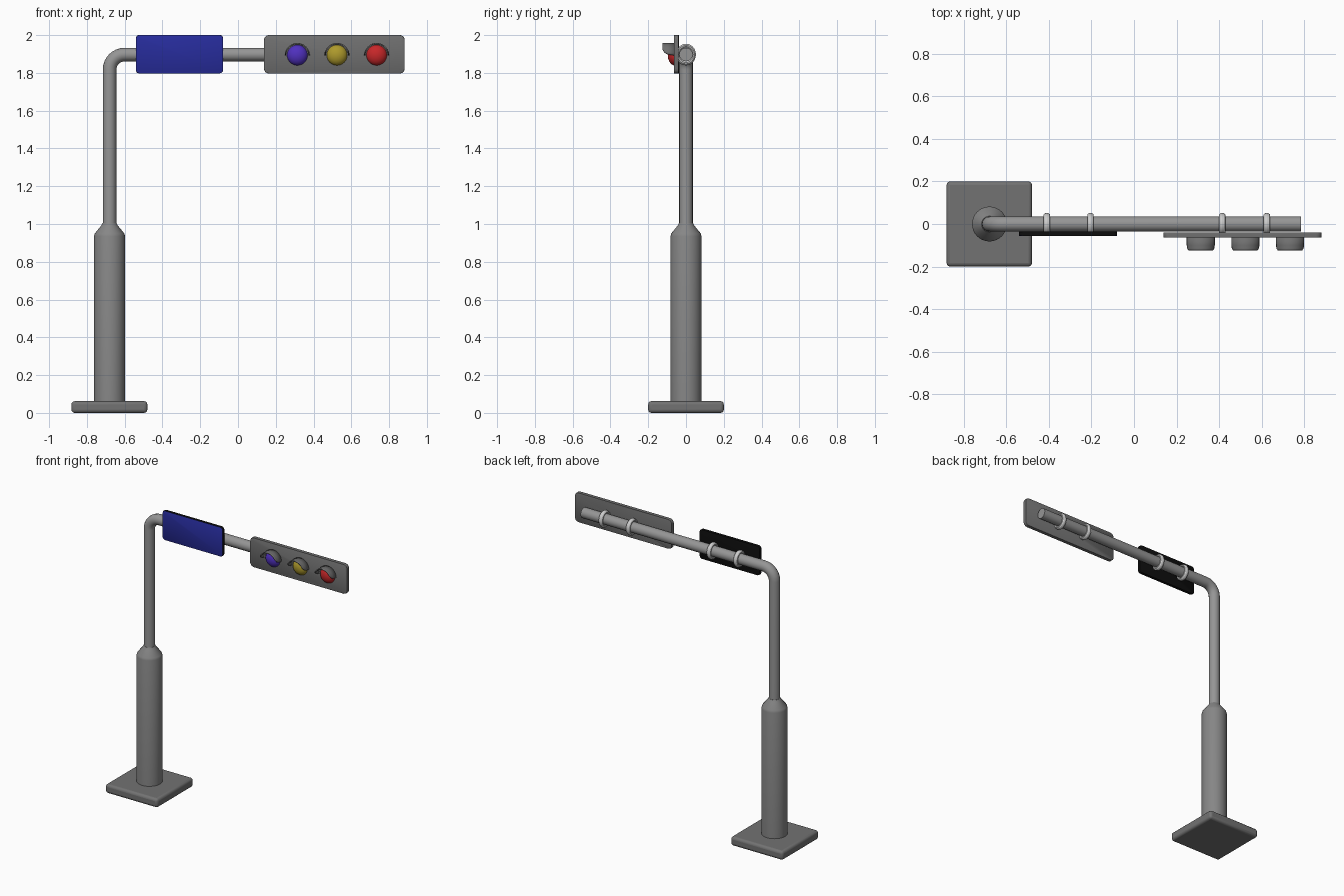
import bpy, bmesh, math

if "Cube" in bpy.data.objects:
    bpy.data.objects.remove(bpy.data.objects["Cube"])

PX, ARM_Z = -0.68, 1.897


def material(name, rgb):
    m = bpy.data.materials.new(name)
    m.diffuse_color = (*rgb, 1)
    m.use_nodes = True
    m.node_tree.nodes["Principled BSDF"].inputs["Base Color"].default_value = m.diffuse_color
    return m


def grey(name, v):
    return material(name, (v, v, v))


SLAB, COLUMN, POLE = grey("slab_grey", 0.17), grey("column_grey", 0.24), grey("pole_grey", 0.3)
BOARD, RING = grey("board_grey", 0.16), grey("ring_grey", 0.55)


def finish(obj, name, mat, angle=35):
    obj.name = name
    obj.data.materials.append(mat)
    bpy.ops.object.select_all(action='DESELECT')
    obj.select_set(True)
    bpy.context.view_layer.objects.active = obj
    bpy.ops.object.shade_smooth_by_angle(angle=math.radians(angle))
    return obj


def from_bmesh(bm, name, mat, angle=35):
    bmesh.ops.recalc_face_normals(bm, faces=bm.faces)
    me = bpy.data.meshes.new(name)
    bm.to_mesh(me)
    bm.free()
    obj = bpy.data.objects.new(name, me)
    bpy.context.collection.objects.link(obj)
    return finish(obj, name, mat, angle)


def panel(name, x0, x1, y0, y1, z0, z1, r, mat):
    """Upright plate with rounded corners."""
    bm = bmesh.new()
    outline = []
    corners = [(x1 - r, z1 - r, 0), (x0 + r, z1 - r, 90), (x0 + r, z0 + r, 180), (x1 - r, z0 + r, 270)]
    for cx, cz, start in corners:
        for i in range(6):
            a = math.radians(start + 18 * i)
            outline.append((cx + r * math.cos(a), cz + r * math.sin(a)))
    front, back = [[bm.verts.new((x, y, z)) for x, z in outline] for y in (y0, y1)]
    bm.faces.new(front)
    bm.faces.new(back)
    n = len(outline)
    for i in range(n):
        j = (i + 1) % n
        bm.faces.new((front[i], front[j], back[j], back[i]))
    rims = [e for e in bm.edges if abs(e.verts[0].co.y - e.verts[1].co.y) < 1e-6]
    bmesh.ops.bevel(bm, geom=rims, offset=0.003, segments=2, profile=0.5, affect='EDGES')
    return from_bmesh(bm, name, mat)


# Base slab
bpy.ops.mesh.primitive_cube_add(size=1, location=(PX - 0.001, 0, 0.031))
base = bpy.context.object
base.scale = (0.402, 0.4, 0.062)
bpy.ops.object.transform_apply(location=False, rotation=False, scale=True)
bev = base.modifiers.new("bevel", 'BEVEL')
bev.width, bev.segments = 0.017, 3
finish(base, "base_slab", SLAB)

# Thick lower column, lathed from a profile
bm = bmesh.new()
profile = [(0, 0.05), (0.082, 0.05), (0.082, 0.935), (0.078, 0.95), (0.043, 0.993), (0.037, 1.005), (0, 1.005)]
pts = [bm.verts.new((PX + r, 0, z)) for r, z in profile]
edges = [bm.edges.new(p) for p in zip(pts, pts[1:])]
bmesh.ops.spin(bm, geom=pts + edges, cent=(PX, 0, 0), axis=(0, 0, 1), angle=math.tau, steps=32)
bmesh.ops.remove_doubles(bm, verts=bm.verts, dist=1e-5)
from_bmesh(bm, "lower_column", COLUMN)

# Upper pole and arm: one bent tube
bend = 0.08
path = [(PX, 0, 0.99)]
for i in range(9):
    a = math.pi - math.pi / 2 * i / 8
    path.append((PX + bend + bend * math.cos(a), 0, ARM_Z - bend + bend * math.sin(a)))
path.append((0.785, 0, ARM_Z))
curve = bpy.data.curves.new("pole_and_arm", 'CURVE')
curve.dimensions = '3D'
curve.bevel_depth, curve.bevel_resolution, curve.use_fill_caps = 0.036, 6, True
spline = curve.splines.new('POLY')
spline.points.add(len(path) - 1)
for p, co in zip(spline.points, path):
    p.co = (*co, 1)
tube = bpy.data.objects.new("pole_and_arm", curve)
bpy.context.collection.objects.link(tube)
bpy.ops.object.select_all(action='DESELECT')
tube.select_set(True)
bpy.context.view_layer.objects.active = tube
bpy.ops.object.convert(target='MESH')
finish(bpy.context.object, "pole_and_arm", POLE)

# Road sign: black plate with a blue front
sign = panel("road_sign", -0.54, -0.08, -0.056, -0.036, 1.798, 2.0, 0.015, grey("sign_black", 0.004))
sign.data.materials.append(material("sign_blue", (0.02, 0.025, 0.33)))
for f in sign.data.polygons:
    if f.normal.y < -0.5:
        f.material_index = 1

# Signal board
panel("signal_board", 0.138, 0.882, -0.064, -0.04, 1.797, 2.0, 0.025, BOARD)

# Clamp rings round the arm, fronts buried in the plates
for i, x in enumerate((-0.41, -0.205, 0.415, 0.625)):
    bpy.ops.mesh.primitive_torus_add(location=(x, 0, ARM_Z), rotation=(0, math.pi / 2, 0),
                                     major_radius=0.044, minor_radius=0.011,
                                     major_segments=32, minor_segments=10)
    ring = bpy.context.object
    ring.scale = (1.04, 0.95, 1.4)
    bm = bmesh.new()
    bm.from_mesh(ring.data)
    bmesh.ops.recalc_face_normals(bm, faces=bm.faces)
    bm.to_mesh(ring.data)
    bm.free()
    finish(ring, f"clamp_ring_{i + 1}", RING)

# Domed lamps with hooded visors
lamps = [("blue", 0.314, (0.08, 0.03, 0.52)), ("yellow", 0.524, (0.42, 0.32, 0.025)), ("red", 0.734, (0.57, 0.02, 0.022))]
for name, x, rgb in lamps:
    bpy.ops.mesh.primitive_uv_sphere_add(segments=32, ring_count=16, radius=0.055,
                                         location=(x, -0.058, ARM_Z - 0.003), rotation=(math.pi / 2, 0, 0))
    dome = bpy.context.object
    dome.scale = (1, 1, 0.7)
    bm = bmesh.new()
    bm.from_mesh(dome.data)
    bmesh.ops.delete(bm, geom=[v for v in bm.verts if v.co.z < -0.001], context='VERTS')
    bm.to_mesh(dome.data)
    bm.free()
    finish(dome, f"{name}_lamp", material(f"{name}_glass", rgb))

    bm = bmesh.new()
    rows = []
    for y, start in ((-0.058, 0), (-0.1, 6), (-0.115, 16), (-0.124, 30)):
        rows.append([])
        for i in range(17):
            a = math.radians(start + (180 - 2 * start) * i / 16)
            rows[-1].append(bm.verts.new((x + 0.063 * math.cos(a), y, ARM_Z - 0.005 + 0.063 * math.sin(a))))
    for a, b in zip(rows, rows[1:]):
        for i in range(16):
            bm.faces.new((a[i], a[i + 1], b[i + 1], b[i]))
    visor = from_bmesh(bm, f"{name}_visor", BOARD)
    sol = visor.modifiers.new("thickness", 'SOLIDIFY')
    sol.thickness, sol.offset = 0.007, 0
